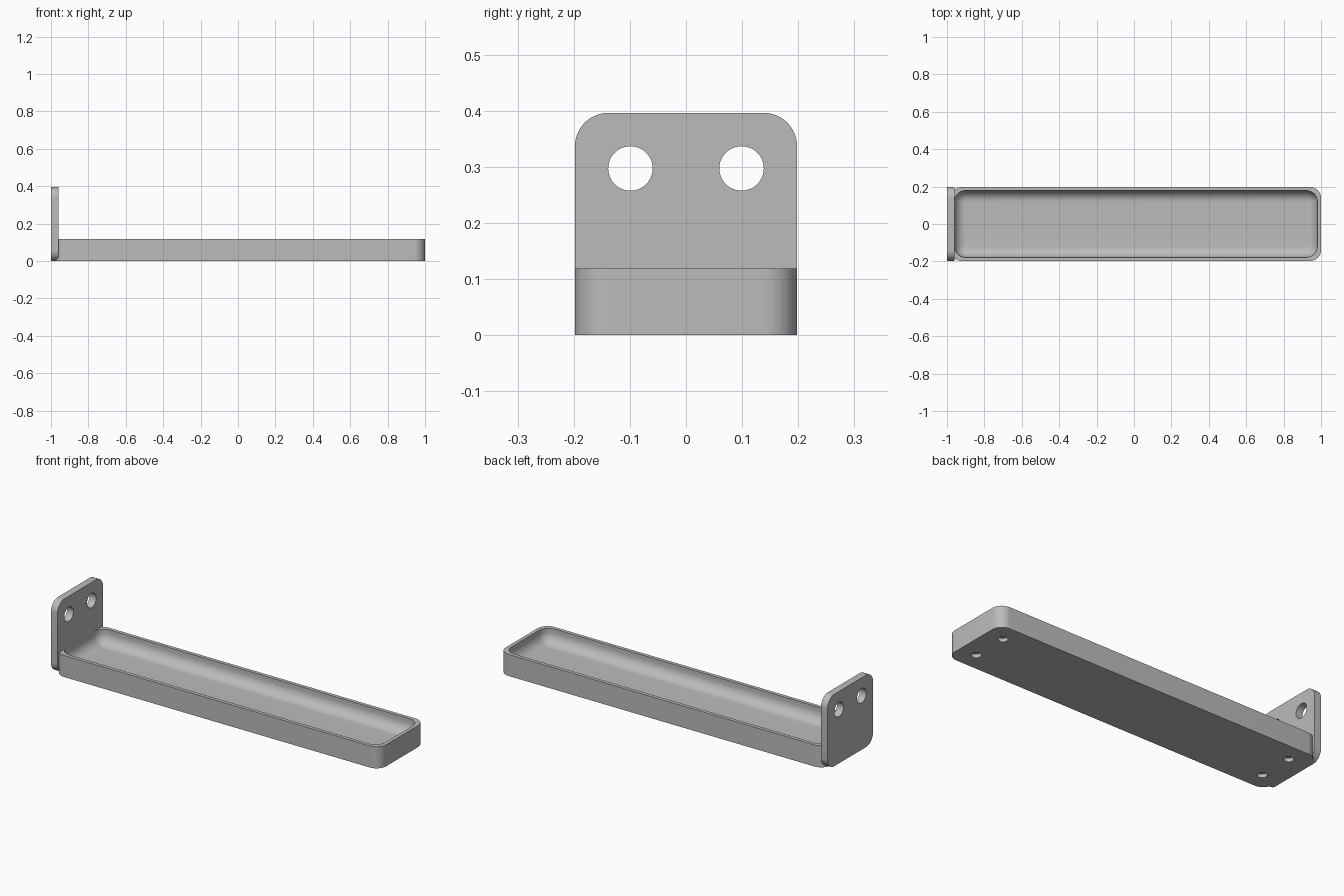
import bpy, bmesh, math
from mathutils import Matrix

if "Cube" in bpy.data.objects:
    bpy.data.objects.remove(bpy.data.objects["Cube"], do_unlink=True)

U = 2 / 101             # one design unit: the whole part is 101 units long
R = 3                   # shared corner radius
STEPS = 12              # segments per rounded corner

grey = bpy.data.materials.new("plain grey")
grey.use_nodes = True
COLOUR = (0.5, 0.5, 0.5, 1)
grey.diffuse_color = COLOUR
grey.node_tree.nodes["Principled BSDF"].inputs["Base Color"].default_value = COLOUR


def ring(half_x, half_y, radius, z, cx=0, cy=0):
    """Rounded rectangle outline at height z."""
    pts = []
    for quarter, (sx, sy) in enumerate([(1, 1), (-1, 1), (-1, -1), (1, -1)]):
        for i in range(STEPS + 1):
            a = (quarter + i / STEPS) * math.pi / 2
            pts.append((cx + sx * (half_x - radius) + radius * math.cos(a),
                        cy + sy * (half_y - radius) + radius * math.sin(a), z))
    return pts


def loft(name, rings, matrix=Matrix()):
    """Skin a stack of outlines and cap both ends."""
    bm = bmesh.new()
    loops = [[bm.verts.new(p) for p in r] for r in rings]
    for a, b in zip(loops, loops[1:]):
        for i in range(len(a)):
            j = (i + 1) % len(a)
            bm.faces.new((a[i], a[j], b[j], b[i]))
    bm.faces.new(loops[0][::-1])
    bm.faces.new(loops[-1])
    bm.transform(Matrix.Translation((-1, 0, 0)) @ Matrix.Scale(U, 4) @ matrix)
    bmesh.ops.recalc_face_normals(bm, faces=bm.faces)
    mesh = bpy.data.meshes.new(name)
    bm.to_mesh(mesh)
    bm.free()
    mesh.materials.append(grey)
    obj = bpy.data.objects.new(name, mesh)
    bpy.context.collection.objects.link(obj)
    return obj


def drill(obj, radius, start, end, centres, matrix=Matrix()):
    """Cut round holes between two heights of the local frame."""
    bpy.context.view_layer.objects.active = obj
    for x, y in centres:
        cutter = loft("hole_cutter", [
            [(x + radius * math.cos(k * math.tau / 48),
              y + radius * math.sin(k * math.tau / 48), z) for k in range(48)]
            for z in (start, end)], matrix)
        cutter.hide_render = True
        mod = obj.modifiers.new("hole", "BOOLEAN")
        mod.operation = "DIFFERENCE"
        mod.solver = "EXACT"
        mod.object = cutter
        bpy.ops.object.modifier_apply(modifier=mod.name)
        bpy.data.objects.remove(cutter, do_unlink=True)


def shade(obj):
    bpy.ops.object.select_all(action="DESELECT")
    obj.select_set(True)
    bpy.context.view_layer.objects.active = obj
    bpy.ops.object.shade_smooth_by_angle(angle=math.radians(30))


# Tray: straight outer wall, thin rim, cavity with a filleted floor
MID, FLOOR, TOP = 51, 2, 6
rings = [ring(50, 10, R, 0, MID), ring(50, 10, R, TOP, MID),
         ring(49, 9, R, TOP, MID)]
for i in range(STEPS + 1):
    a = i / STEPS * math.pi / 2
    inset = R * (1 - math.cos(a))
    rings.append(ring(49 - inset, 9 - inset, max(R - inset, 0.03),
                      FLOOR + R * (1 - math.sin(a)), MID))
tray = loft("tray", rings)

# Shallow blind holes near the corners of the underside
drill(tray, 1.25, -1, 1, [(MID + sx * 45, sy * 5) for sx in (-1, 1) for sy in (-1, 1)])
shade(tray)

# Upright mounting plate, drawn in its own plane and stood on the end
upright = Matrix(((0, 0, 1, 0), (1, 0, 0, 0), (0, 1, 0, 0), (0, 0, 0, 1)))
plate = loft("mounting_plate", [ring(10, 10, R, z, 0, 10) for z in (0, 2)], upright)
drill(plate, 2, -1, 3, [(-5, 15), (5, 15)], upright)
shade(plate)
